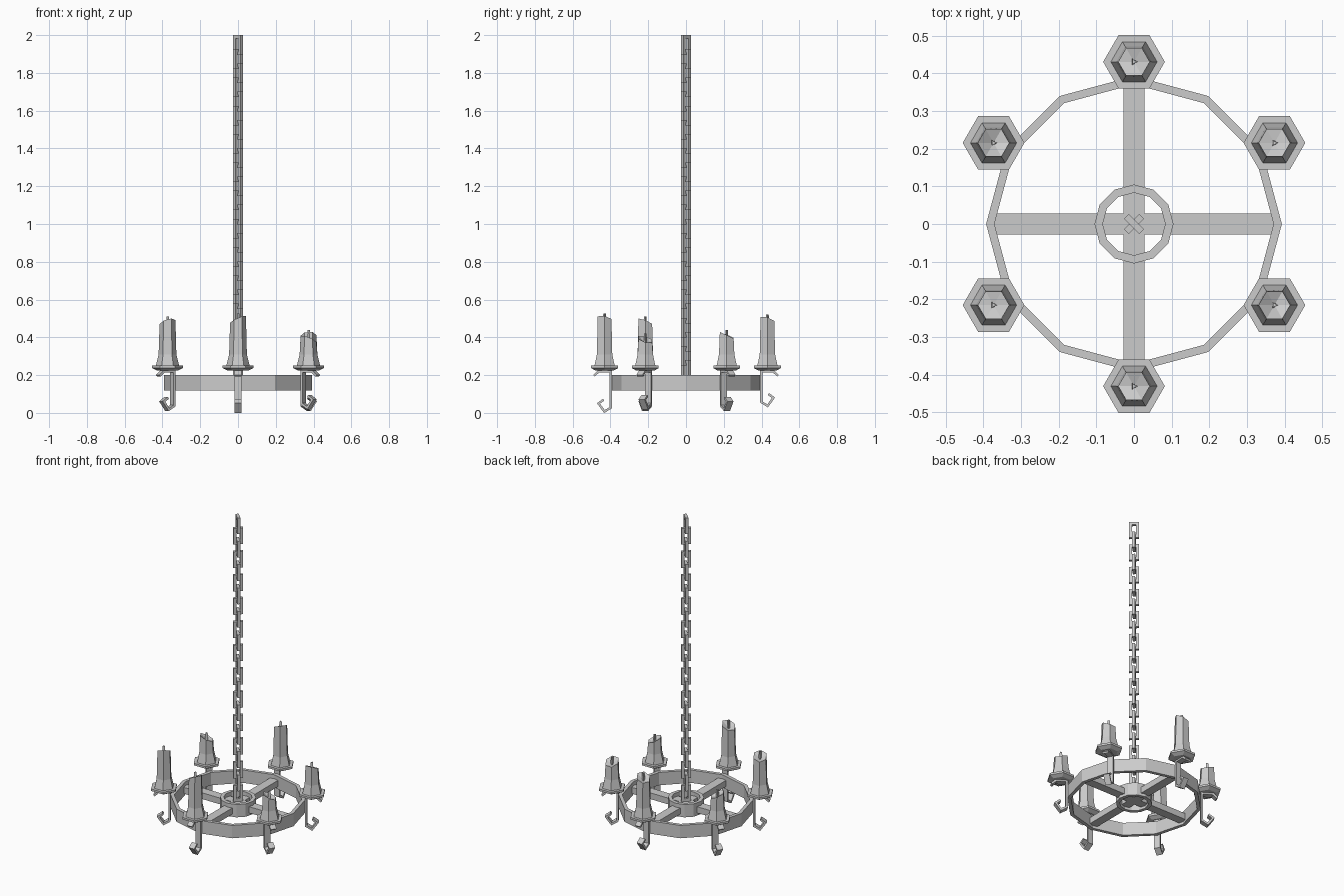
import bpy, bmesh, math, random
from mathutils import Vector, Matrix

if "Cube" in bpy.data.objects:
    bpy.data.objects.remove(bpy.data.objects["Cube"])

random.seed(4)


def finish(name, bm, matrix=None):
    bmesh.ops.recalc_face_normals(bm, faces=bm.faces)
    me = bpy.data.meshes.new(name)
    bm.to_mesh(me)
    bm.free()
    ob = bpy.data.objects.new(name, me)
    bpy.context.collection.objects.link(ob)
    if matrix:
        ob.matrix_world = matrix
    return ob


def lathe_rings(bm, rings, sides):
    """Rings of (radius, z); z may be a list with one height per side."""
    out = []
    for r, z in rings:
        ring = []
        for i in range(sides):
            a = math.tau * i / sides
            h = z[i] if isinstance(z, list) else z
            ring.append(bm.verts.new((r * math.cos(a), r * math.sin(a), h)))
        out.append(ring)
    for a, b in zip(out, out[1:]):
        for i in range(sides):
            j = (i + 1) % sides
            bm.faces.new((a[i], a[j], b[j], b[i]))
    return out


def hoop(name, r_out, r_in, z0, z1):
    bm = bmesh.new()
    lathe_rings(bm, [(r_out, z0), (r_out, z1), (r_in, z1), (r_in, z0), (r_out, z0)], 12)
    bmesh.ops.remove_doubles(bm, verts=bm.verts, dist=1e-5)
    finish(name, bm)


def box(name, size, loc):
    bm = bmesh.new()
    bmesh.ops.create_cube(bm, size=1, matrix=Matrix.Translation(loc) @ Matrix.Diagonal((*size, 1)))
    finish(name, bm)


def ribbon(name, path, width, thick, matrix):
    """Flat strip following a path in the local xz plane."""
    pts = [Vector(p) for p in path]
    bm = bmesh.new()
    loops = []
    for i, p in enumerate(pts):
        dirs = []
        if i:
            dirs.append((p - pts[i - 1]).normalized())
        if i < len(pts) - 1:
            dirs.append((pts[i + 1] - p).normalized())
        t = sum(dirs, Vector((0, 0))).normalized()
        n = Vector((-t.y, t.x)) * thick / 2 / max(0.5, t.dot(dirs[0]))
        loops.append([bm.verts.new((p.x + s * n.x, w * width / 2, p.y + s * n.y))
                      for s, w in ((1, -1), (1, 1), (-1, 1), (-1, -1))])
    for a, b in zip(loops, loops[1:]):
        for k in range(4):
            bm.faces.new((a[k], a[(k + 1) % 4], b[(k + 1) % 4], b[k]))
    bm.faces.new(loops[0])
    bm.faces.new(loops[-1])
    finish(name, bm, matrix)


# Wheel: outer hoop, hub hoop and crossed bars
hoop("outer_hoop", 0.393, 0.371, 0.118, 0.2)
hoop("hub_hoop", 0.105, 0.083, 0.118, 0.2)
box("cross_bar_x", (0.75, 0.057, 0.04), (0, 0, 0.155))
box("cross_bar_y", (0.057, 0.75, 0.04), (0, 0, 0.155))

# Chain of square links set on the diagonals
COUNT, LINK, BAR = 24, 0.104, 0.018
pitch = (2.0 - 0.175 - LINK) / (COUNT - 1)
for k in range(COUNT):
    bm = bmesh.new()
    w, h = 0.029, LINK / 2
    loops = []
    for y in (-BAR / 2, BAR / 2):
        for d in (0, BAR):
            loops.append([bm.verts.new((sx * (w - d), y, sz * (h - d)))
                          for sx, sz in ((-1, -1), (1, -1), (1, 1), (-1, 1))])
    o0, i0, o1, i1 = loops
    for a, b in ((o0, i0), (o1, i1), (o0, o1), (i0, i1)):
        for i in range(4):
            j = (i + 1) % 4
            bm.faces.new((a[i], a[j], b[j], b[i]))
    ang = math.radians(-45 if (COUNT - 1 - k) % 2 == 0 else 45)
    finish("chain_link", bm, Matrix.Translation((0, 0, 2.0 - h - pitch * (COUNT - 1 - k)))
           @ Matrix.Rotation(ang, 4, 'Z'))

# Six candles: (angle, candle top, hook raise)
candles = [(30, 0.43, 0.01), (90, 0.51, 0.03), (150, 0.42, 0.01),
           (210, 0.50, 0.01), (270, 0.515, 0.0), (330, 0.41, 0.02)]
for deg, top, up in candles:
    spin = Matrix.Rotation(math.radians(deg), 4, 'Z')
    place = Matrix.Translation(spin @ Vector((0.431, 0, 0)))

    # Drip dish with a small foot
    bm = bmesh.new()
    r = lathe_rings(bm, [(0.055, 0.224), (0.082, 0.237), (0.082, 0.25)], 6)
    bm.faces.new(r[0])
    bm.faces.new(r[-1])
    finish("drip_dish", bm, place)

    # Candle with flared base and uneven melted rim
    bm = bmesh.new()
    phase = random.uniform(0, math.tau)
    rim = [top - 0.02 + 0.02 * math.cos(math.tau * i / 6 + phase) for i in range(6)]
    r = lathe_rings(bm, [(0.062, 0.248), (0.047, 0.31), (0.042, rim)], 6)
    bm.faces.new(r[0])
    centre = bm.verts.new((0, 0, top - 0.04))
    for i in range(6):
        bm.faces.new((r[-1][i], r[-1][(i + 1) % 6], centre))
    finish("candle", bm, place)

    # Wick
    bm = bmesh.new()
    r = lathe_rings(bm, [(0.01, top - 0.045), (0.008, top + 0.01)], 3)
    bm.faces.new(r[0])
    bm.faces.new(r[-1])
    finish("wick", bm, place)

    # Bracket strip under the dish with a curled hook at the bottom
    path = [(0.487, 0.197), (0.462, 0.22), (0.398, 0.22), (0.398, 0.028 + up),
            (0.432, 0.007 + up), (0.463, 0.05 + up), (0.436, 0.07 + up)]
    ribbon("hook_bracket", path, 0.037, 0.012, spin)
